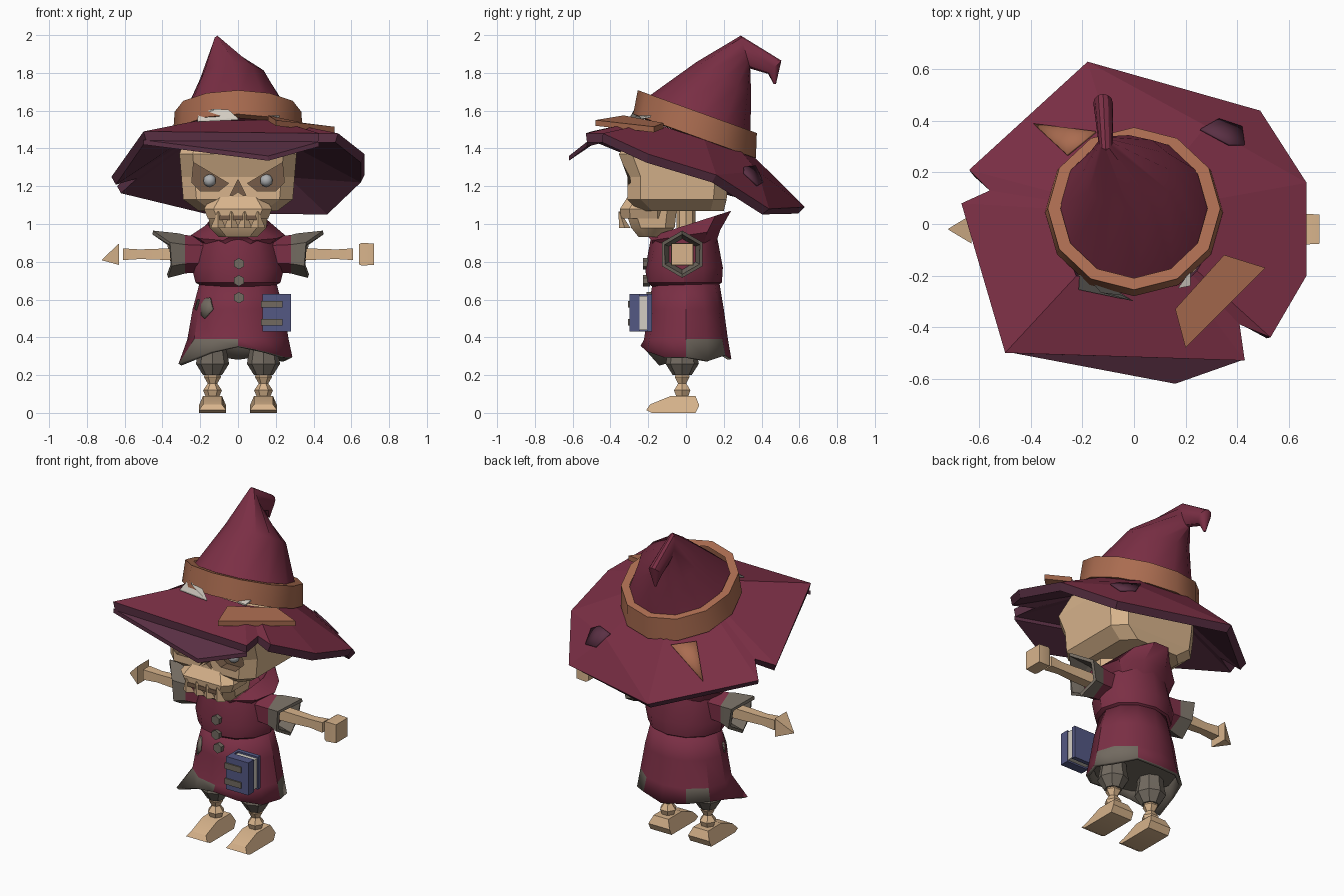
import bpy, bmesh, math
from mathutils import Vector
from mathutils.bvhtree import BVHTree

cube = bpy.data.objects.get("Cube")
if cube:
    bpy.data.objects.remove(cube, do_unlink=True)


def material(name, *rgb):
    m = bpy.data.materials.new(name)
    col = [((c / 255 + 0.055) / 1.055) ** 2.4 for c in rgb] + [1]
    m.use_nodes = True
    m.diffuse_color = col
    bsdf = m.node_tree.nodes["Principled BSDF"]
    bsdf.inputs["Base Color"].default_value = col
    bsdf.inputs["Roughness"].default_value = 0.9
    return m


maroon = material("maroon_cloth", 123, 47, 69)
lining = material("hat_lining", 90, 48, 68)
leather = material("tan_leather", 170, 108, 80)
bone = material("bone", 216, 180, 140)
hollow = material("dark_hollow", 118, 92, 72)
gray = material("gray_cloth", 114, 106, 96)
blue = material("blue_cover", 84, 88, 132)
paper = material("pale_cloth", 212, 206, 196)
eye_mat = material("eye", 172, 174, 176)


def make(name, verts, faces, mats, solid=0, recalc=True, smooth=True):
    bm = bmesh.new()
    vs = [bm.verts.new(v) for v in verts]
    for f in faces:
        bm.faces.new([vs[i] for i in f])
    if recalc:
        bmesh.ops.recalc_face_normals(bm, faces=bm.faces)
    me = bpy.data.meshes.new(name)
    bm.to_mesh(me)
    bm.free()
    ob = bpy.data.objects.new(name, me)
    bpy.context.collection.objects.link(ob)
    for m in mats:
        me.materials.append(m)
    if solid:
        mod = ob.modifiers.new("thickness", "SOLIDIFY")
        mod.thickness, mod.offset = solid, -1
        mod.material_offset = mod.material_offset_rim = len(mats) - 1
    if smooth:
        bpy.ops.object.select_all(action="DESELECT")
        ob.select_set(True)
        bpy.context.view_layer.objects.active = ob
        bpy.ops.object.shade_smooth_by_angle(angle=math.radians(32))
    return ob


def ring(c, rx, ry, n=12, slope=0):
    """Ellipse around c in plan; slope drops it towards the back."""
    out = []
    for i in range(n):
        a = math.tau * i / n
        dy = ry * math.sin(a)
        out.append(Vector((c[0] + rx * math.cos(a), c[1] + dy, c[2] - slope * dy)))
    return out


def ring_x(x, r, n=6, y=-0.02, z=0.84):
    angles = [math.tau * (i + 0.5) / n for i in range(n)]
    return [Vector((x, y + r * math.cos(a), z + r * math.sin(a))) for a in angles]


def box_ring(z, x, y0, y1, c=0.07):
    return [Vector(p + (z,)) for p in ((x, y0 + c), (x, y1 - c), (x - c, y1), (c - x, y1),
                                       (-x, y1 - c), (-x, y0 + c), (c - x, y0), (x - c, y0))]


def loft(name, rings, mats, caps=True, **kw):
    n = len(rings[0])
    faces = [(k * n + i, k * n + (i + 1) % n, (k + 1) * n + (i + 1) % n, (k + 1) * n + i)
             for k in range(len(rings) - 1) for i in range(n)]
    if caps:
        faces += [tuple(range(n)), tuple(range((len(rings) - 1) * n, len(rings) * n))]
    return make(name, [v for r in rings for v in r], faces, mats, **kw)


def box(name, x0, x1, y0, y1, z0, z1, mat):
    return loft(name, [[Vector((x, y, z)) for x, y in ((x0, y0), (x1, y0), (x1, y1), (x0, y1))]
                       for z in (z0, z1)], [mat])


def prism(name, pts, y0, y1, mat):
    return loft(name, [[Vector((x, y, z)) for x, z in pts] for y in (y0, y1)], [mat])


def slab(name, pts, thick, mat):
    """Flat polygon given in space, thickened downwards."""
    return loft(name, [[Vector((x, y, z - d)) for x, y, z in pts] for d in (0, thick)], [mat],
                smooth=False)


def plate(name, target, pts, mat, front=False):
    """Thin patch laid on the target, seen from above or from the front."""
    me = target.data
    tree = BVHTree.FromPolygons([v.co for v in me.vertices], [p.vertices for p in me.polygons])
    ray = Vector((0, 1, 0)) if front else Vector((0, 0, -1))
    mid = (sum(p[0] for p in pts) / len(pts), sum(p[1] for p in pts) / len(pts))
    verts = []
    for a, b in list(pts) + [mid]:
        start = Vector((a, -5, b)) if front else Vector((a, b, 5))
        hit = tree.ray_cast(start, ray)[0]
        if hit is None:
            hit = tree.find_nearest(Vector((a, -0.2, b) if front else (a, b, 1.3)))[0]
        verts.append(hit - ray * 0.016)
    n = len(pts)
    return make(name, verts, [(i, (i + 1) % n, n) for i in range(n)], [mat],
                solid=0.009, recalc=False)


# Hat brim: ragged outline with a steep flap at the back
edge = [(0.28, 0.38, 1.28), (-0.18, 0.63, 1.09), (-0.64, 0.21, 1.20), (-0.56, 0.13, 1.28),
        (-0.67, 0.08, 1.25), (-0.5, -0.5, 1.49), (0.43, -0.53, 1.48), (0.41, -0.39, 1.48),
        (0.53, -0.44, 1.48), (0.67, -0.2, 1.37), (0.67, 0.16, 1.26)]
n = len(edge)
inner = []
for x, y, z in edge:
    d = Vector((x, y - 0.04)).normalized() * 0.33
    inner.append((d.x, d.y + 0.04, 1.465 - 0.33 * d.y))
faces = [(i, (i + 1) % n, n + (i + 1) % n, n + i) for i in range(n)]
back = 2 * n
faces += [(1, 0, back), (0, n - 1, back)]
brim = make("hat_brim", edge + inner + [(0.49, 0.44, 1.08)], faces,
            [maroon, lining], solid=0.05, recalc=False, smooth=False)
slab("brim_front_flap", [(-0.5, -0.495, 1.445), (0.16, -0.62, 1.36), (0.43, -0.525, 1.435),
                         (0, -0.42, 1.46)], 0.025, lining)

# Hat crown with bent tip, and its band
loft("hat_crown", [ring((0, 0.055, 1.55), 0.30, 0.285, slope=0.36),
                   ring((-0.02, 0.20, 1.77), 0.18, 0.145, slope=0.6),
                   ring((-0.11, 0.315, 1.91), 0.028, 0.025, slope=3.5),
                   ring((-0.12, 0.47, 1.83), 0.038, -0.035, slope=-1),
                   ring((-0.12, 0.47, 1.74), 0.006, -0.006)], [maroon])
loft("hat_band", [ring((0, 0.045, 1.46), 0.30, 0.28, slope=0.36),
                  ring((0, 0.045, 1.465), 0.345, 0.325, slope=0.36),
                  ring((0, 0.06, 1.595), 0.335, 0.315, slope=0.36),
                  ring((0, 0.06, 1.595), 0.285, 0.27, slope=0.36)], [leather], caps=False)

# Hat patches
slab("band_strap", [(0.20, -0.48, 1.55), (0.51, -0.17, 1.515), (0.35, -0.12, 1.535),
                    (0.16, -0.33, 1.575)], 0.03, leather)
plate("band_tail", brim, [(-0.39, 0.39), (-0.26, 0.27), (-0.15, 0.36)], leather)
slab("pale_patch", [(-0.215, -0.255, 1.55), (0, -0.30, 1.56), (-0.05, -0.275, 1.605),
                    (-0.13, -0.265, 1.61), (-0.21, -0.17, 1.585)], 0.009, paper)
slab("small_pale_patch", [(0.17, -0.25, 1.575), (0.22, -0.24, 1.565), (0.22, -0.18, 1.575)],
     0.009, paper)
plate("dark_patch", brim, [(0.26, 0.37), (0.37, 0.31), (0.43, 0.31), (0.42, 0.38), (0.33, 0.41)],
      lining)

# Skull with carved eye sockets and nose
skull = loft("skull", [box_ring(1.07, 0.21, -0.25, 0.20), box_ring(1.13, 0.29, -0.31, 0.215),
                       box_ring(1.25, 0.30, -0.31, 0.225), box_ring(1.37, 0.31, -0.355, 0.22),
                       box_ring(1.50, 0.27, -0.27, 0.17)], [bone], smooth=False)
socket = [(0.05, 1.215), (0.235, 1.325), (0.245, 1.22), (0.2, 1.175), (0.1, 1.175)]
cutters = [prism("socket_cutter", [(s * x, z) for x, z in socket], -0.6, -0.25, hollow)
           for s in (1, -1)]
cutters.append(prism("nose_cutter", [(0, 1.235), (0.05, 1.135), (0, 1.17), (-0.05, 1.135)],
                     -0.6, -0.27, hollow))
for c in cutters:
    c.hide_render = True
    mod = skull.modifiers.new("carve", "BOOLEAN")
    mod.object, mod.operation, mod.solver = c, "DIFFERENCE", "EXACT"
    mod.material_mode = "TRANSFER"
    bpy.ops.object.select_all(action="DESELECT")
    skull.select_set(True)
    bpy.context.view_layer.objects.active = skull
    bpy.ops.object.modifier_apply(modifier=mod.name)
    bpy.data.objects.remove(c, do_unlink=True)
for s, side in ((1, "left"), (-1, "right")):
    bpy.ops.mesh.primitive_ico_sphere_add(subdivisions=2, radius=0.034,
                                          location=(s * 0.15, -0.255, 1.23))
    eye = bpy.context.object
    eye.name = side + "_eye"
    eye.data.materials.append(eye_mat)
    bpy.ops.object.shade_smooth()

# Jaws and teeth
loft("upper_jaw", [box_ring(1.03, 0.16, -0.345, -0.1, 0.05), box_ring(1.08, 0.18, -0.35, -0.1, 0.05),
                   box_ring(1.15, 0.14, -0.305, -0.1, 0.05)], [bone])
loft("lower_jaw", [box_ring(0.93, 0.10, -0.25, -0.12, 0.04), box_ring(0.98, 0.15, -0.29, -0.06, 0.05),
                   box_ring(1.07, 0.16, -0.32, -0.05, 0.05)], [bone])
box("mouth_gap", -0.11, 0.11, -0.350, -0.342, 1.02, 1.045, hollow)
for i, x in enumerate((-0.105, -0.035, 0.035, 0.105)):
    loft(f"tooth_{i + 1}", [ring((x, -0.325, 0.98), 0.04, 0.03, 4),
                            ring((x, -0.353, 1.065), 0.004, 0.004, 4)], [bone])
loft("neck", [ring((0, 0, 0.85), 0.05, 0.05, 8), ring((0, 0, 1.1), 0.05, 0.05, 8)], [bone])

# Coat: jacket, collar and torn skirt with gray lining
loft("jacket", [ring((0, -0.01, 0.67), 0.19, 0.17), ring((0, -0.01, 0.69), 0.225, 0.20),
                ring((0, -0.01, 0.77), 0.245, 0.205), ring((0, -0.01, 0.93), 0.20, 0.175)], [maroon])
loft("collar", [ring((0, -0.01, 0.88), 0.19, 0.17, 10), ring((0, 0, 0.94), 0.25, 0.19, 10, -0.15),
                ring((0, 0.02, 1.00), 0.16, 0.23, 10, -0.32),
                ring((0, 0.0, 0.94), 0.12, 0.13, 10, -0.1)], [maroon])
hem = ring((0, 0, 0.305), 0.288, 0.24)
for i, v in enumerate(hem):
    v.z += (-0.01, -0.03, 0.0, -0.02, 0, 0.01, -0.01, -0.045, 0.02, 0.05, 0.02, -0.01)[i]
hem[7].x, hem[7].y = -0.315, -0.15
skirt = loft("coat_skirt", [ring((0, 0, 0.70), 0.20, 0.175), ring((0, 0, 0.55), 0.24, 0.20),
                            ring((0, 0, 0.39), 0.268, 0.222), hem], [maroon, gray],
             caps=False, solid=0.02)
for p in skirt.data.polygons:
    a = math.degrees(math.atan2(p.center.y, p.center.x)) % 360
    if p.center.z < 0.4 and (a < 60 or 120 < a < 150 or 205 < a < 260):
        p.material_index = 1
loft("coat_lining", [ring((0, 0, z), 0.25, 0.205) for z in (0.36, 0.37)], [gray])
plate("coat_patch", skirt, [(-0.18, 0.50), (-0.135, 0.55), (-0.15, 0.61), (-0.215, 0.60),
                            (-0.23, 0.55)], gray, front=True)

# Buttons
for i, z in enumerate((0.61, 0.70, 0.79)):
    y = -0.19 - 0.02 * (i > 0)
    disc = [(0.005 + 0.03 * math.sin(math.tau * k / 6), z + 0.03 * math.cos(math.tau * k / 6))
            for k in range(6)]
    prism(f"button_{i + 1}", disc, y - 0.018, y + 0.02, gray)

# Book with two straps
box("book_front_cover", 0.13, 0.28, -0.30, -0.245, 0.43, 0.63, blue)
box("book_pages", 0.14, 0.275, -0.246, -0.205, 0.44, 0.62, paper)
box("book_back_cover", 0.13, 0.28, -0.206, -0.18, 0.43, 0.63, blue)
box("book_spine", 0.13, 0.145, -0.29, -0.19, 0.43, 0.63, blue)
for i, z in enumerate((0.48, 0.575)):
    box(f"book_strap_{i + 1}", 0.123, 0.235, -0.308, -0.19, z - 0.018, z + 0.018, gray)

# Arms and legs, mirrored
for s, side in ((1, "left"), (-1, "right")):
    loft(side + "_sleeve", [ring_x(s * 0.14, 0.09), ring_x(s * 0.285, 0.102)], [maroon])
    torn = ring_x(0.3, 0.125)
    for v, x in zip(torn, (0.37, 0.45, 0.36, 0.35, 0.37, 0.35)):
        v.x = s * x
    loft(side + "_cuff", [ring_x(s * 0.275, 0.10), ring_x(s * 0.31, 0.11), torn], [gray],
         caps=False, solid=0.02, smooth=False)
    loft(side + "_arm_bone", [ring_x(s * x, r, 4) for x, r in
                              ((0.27, 0.045), (0.40, 0.042), (0.52, 0.036), (0.61, 0.044))], [bone])
    leg = 0.135 * s
    loft(side + "_trouser", [ring((leg, -0.02, z), r, r, 8) for z, r in
                             ((0.20, 0.05), (0.26, 0.088), (0.33, 0.075), (0.5, 0.07))], [gray])
    loft(side + "_shin", [ring((leg, -0.02, z), r, r, 6) for z, r in
                          ((0.07, 0.03), (0.12, 0.05), (0.155, 0.025), (0.19, 0.045), (0.24, 0.03))], [bone])
    side_yz = [(-0.21, 0.015), (-0.19, 0.045), (-0.08, 0.09), (0.05, 0.09), (0.07, 0.04),
               (0.05, 0), (-0.18, 0)]
    loft(side + "_foot", [[Vector((leg + d * (0.05 if z > 0.04 else 0.072), y, z)) for y, z in side_yz]
                          for d in (-1, 1)], [bone])

# Hands
loft("left_hand", [ring_x(0.64, 0.075, 4), ring_x(0.655, 0.085, 4), ring_x(0.72, 0.08, 4)], [bone])
loft("right_hand", [ring_x(-0.63, 0.08, 4), ring_x(-0.72, 0.003, 4, z=0.81)], [bone])
